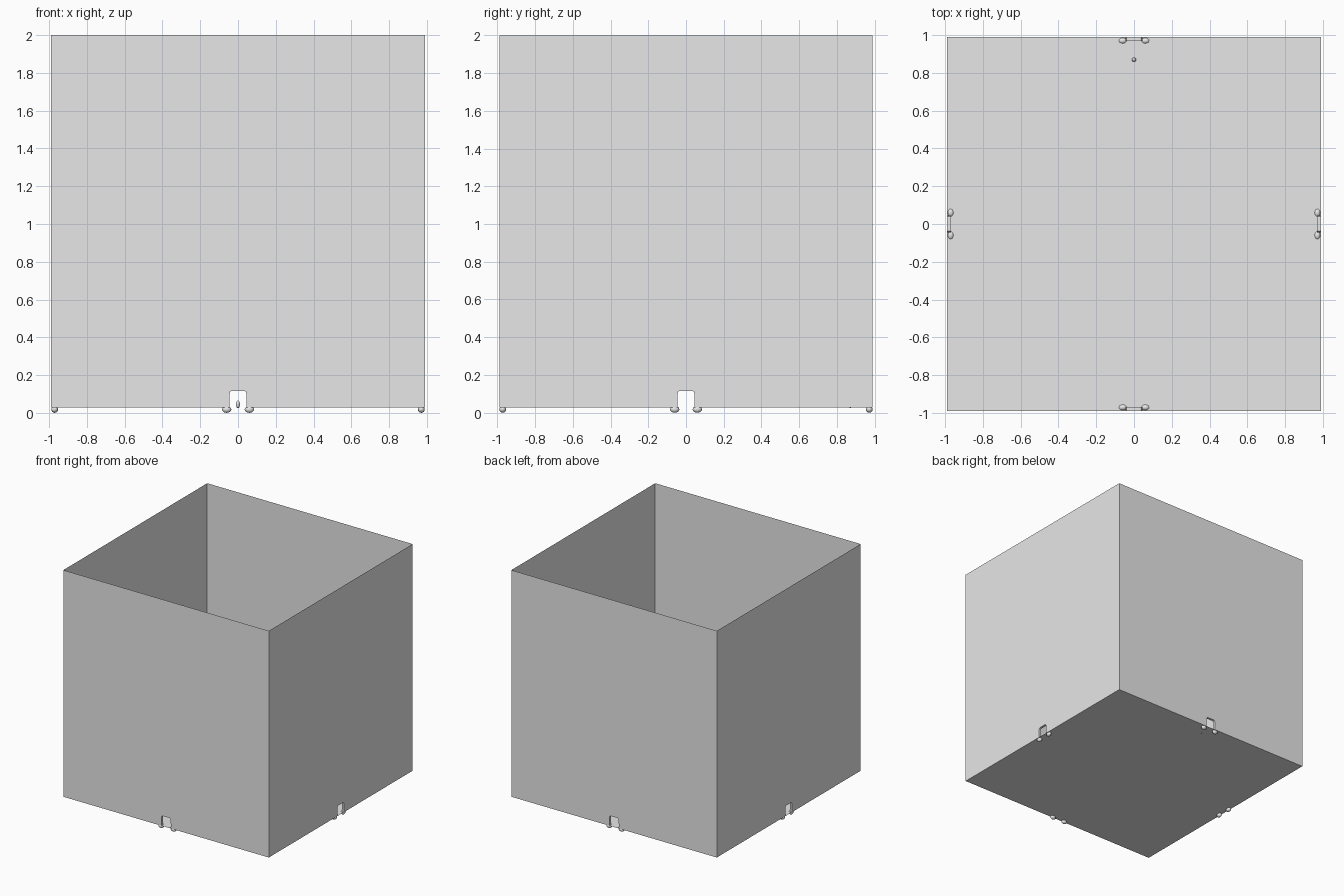
import bpy
import bmesh
import math
from mathutils import Matrix, Vector

default = bpy.data.objects.get("Cube")
if default:
    bpy.data.objects.remove(default, do_unlink=True)

HALF = 0.989     # half width of the box
FLOOR = 0.028    # floor height
TOP = 2.0
LINING = 0.02    # depth of the doorway lining

grey = bpy.data.materials.new("plain grey")
grey.use_nodes = True
grey.diffuse_color = (0.8, 0.8, 0.8, 1)
grey.node_tree.nodes["Principled BSDF"].inputs["Base Color"].default_value = (0.8, 0.8, 0.8, 1)


def finish(name, bm, smooth=False):
    mesh = bpy.data.meshes.new(name)
    bm.to_mesh(mesh)
    bm.free()
    mesh.materials.append(grey)
    for poly in mesh.polygons:
        poly.use_smooth = smooth
    obj = bpy.data.objects.new(name, mesh)
    bpy.context.collection.objects.link(obj)
    return obj


# Doorway outline from the left foot, over the rounded top, to the right foot
half_door = [(0.044, FLOOR), (0.046, 0.05), (0.044, 0.1), (0.041, 0.112), (0.034, 0.116)]
doorway = [(-x, z) for x, z in half_door] + half_door[::-1]

# Four sides, each turned about the vertical axis
for index, side in enumerate(("front", "left", "back", "right")):
    turn = Matrix.Rotation(index * math.pi / 2, 4, "Z")

    # Thin wall with the doorway notched out of its lower edge
    bm = bmesh.new()
    outline = [(-HALF, FLOOR)] + doorway + [(HALF, FLOOR), (HALF, TOP), (-HALF, TOP)]
    bm.faces.new([bm.verts.new(turn @ Vector((x, -HALF, z))) for x, z in outline])
    finish(side + "_wall", bm)

    # Lining that runs inward around the doorway
    bm = bmesh.new()
    rows = [[bm.verts.new(turn @ Vector((x, y, z))) for x, z in doorway]
            for y in (-HALF, -HALF + LINING)]
    for i in range(len(doorway) - 1):
        bm.faces.new((rows[0][i], rows[0][i + 1], rows[1][i + 1], rows[1][i]))
    finish(side + "_door_lining", bm)

    # Rounded lumps at both feet of the doorway, poking through the floor
    bm = bmesh.new()
    for sign in (-1, 1):
        place = (turn @ Matrix.Translation((sign * 0.06, -0.971, 0.018))
                 @ Matrix.Diagonal((0.025, 0.018, 0.018, 1)))
        bmesh.ops.create_uvsphere(bm, u_segments=12, v_segments=8, radius=1, matrix=place)
    finish(side + "_door_feet", bm, smooth=True)

# Floor sheet
bm = bmesh.new()
bmesh.ops.create_grid(bm, x_segments=1, y_segments=1, size=HALF,
                      matrix=Matrix.Translation((0, 0, FLOOR)))
finish("floor", bm)

# Small rounded peg standing near the back doorway
bm = bmesh.new()
bmesh.ops.create_uvsphere(bm, u_segments=12, v_segments=8, radius=1,
                          matrix=Matrix.Translation((0, 0.87, 0.045))
                          @ Matrix.Diagonal((0.011, 0.011, 0.02, 1)))
finish("peg", bm, smooth=True)
